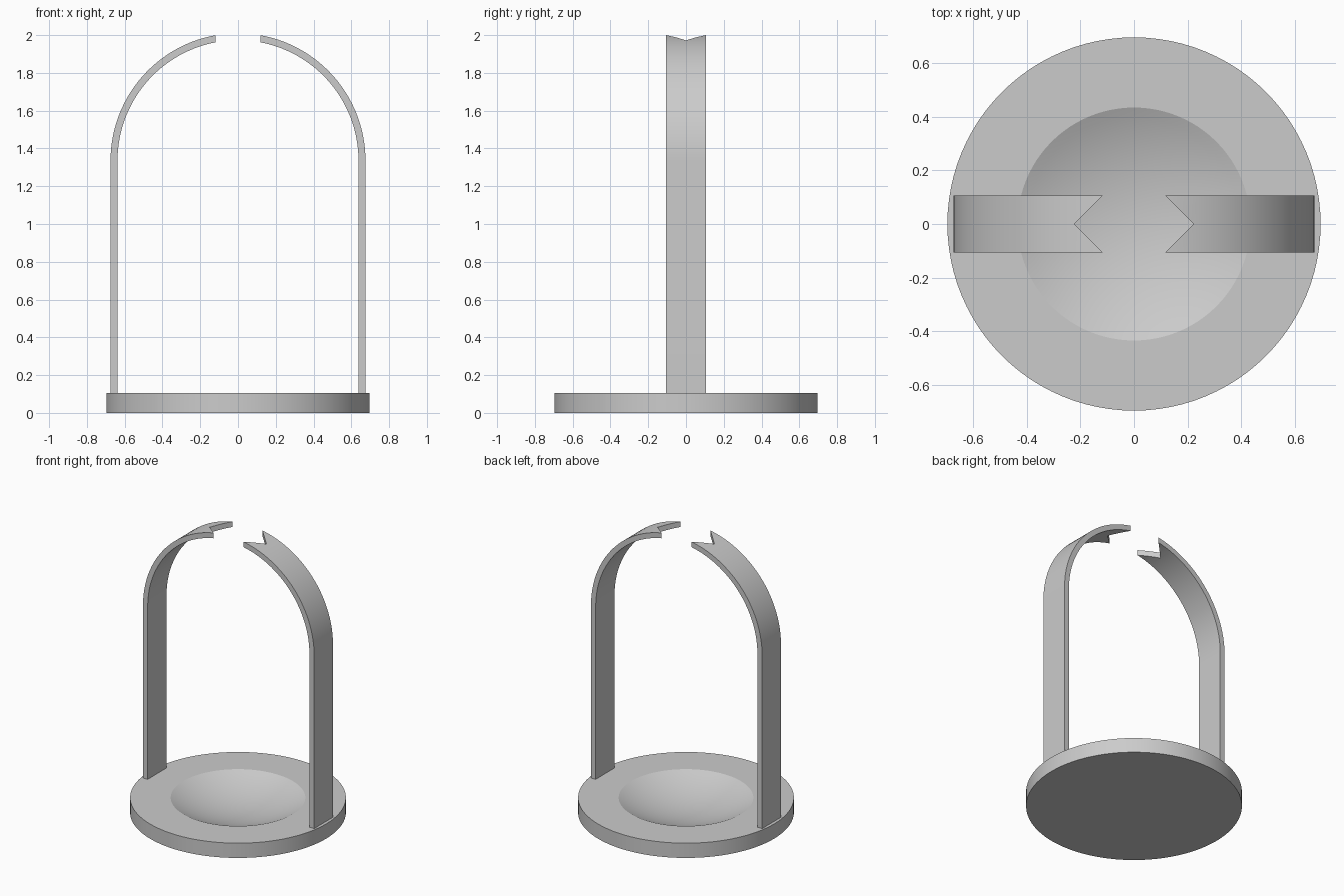
import bpy, bmesh, math

cube = bpy.data.objects.get("Cube")
if cube:
    bpy.data.objects.remove(cube, do_unlink=True)

grey = bpy.data.materials.new("plain_grey")
grey.use_nodes = True
colour = (0.6, 0.6, 0.6, 1)
grey.diffuse_color = colour
grey.node_tree.nodes["Principled BSDF"].inputs["Base Color"].default_value = colour

BASE_R, BASE_H = 0.697, 0.105
DISH_R, DISH_D = 0.435, 0.097
ARM_OUT, ARM_IN, ARM_HALF = 0.675, 0.638, 0.106
SPRING_Z = 1.335          # height where the straight legs start to bend


def finish(bm, name):
    """Turn a bmesh into a named grey object with smooth curves, sharp edges."""
    bmesh.ops.remove_doubles(bm, verts=bm.verts, dist=1e-5)
    bmesh.ops.recalc_face_normals(bm, faces=bm.faces)
    mesh = bpy.data.meshes.new(name)
    bm.to_mesh(mesh)
    bm.free()
    obj = bpy.data.objects.new(name, mesh)
    bpy.context.collection.objects.link(obj)
    mesh.materials.append(grey)
    return obj


def select_only(obj):
    bpy.ops.object.select_all(action='DESELECT')
    obj.select_set(True)
    bpy.context.view_layer.objects.active = obj


def smooth(obj):
    select_only(obj)
    bpy.ops.object.shade_smooth_by_angle(angle=math.radians(20))


# Round base with a shallow spherical dish, turned from a profile
sphere_r = (DISH_R ** 2 + DISH_D ** 2) / (2 * DISH_D)
half_angle = math.asin(DISH_R / sphere_r)
profile = [(0, 0), (BASE_R, 0), (BASE_R, BASE_H)]
steps = 12
for i in range(steps, -1, -1):
    a = half_angle * i / steps
    profile.append((sphere_r * math.sin(a),
                    BASE_H - DISH_D + sphere_r * (1 - math.cos(a))))
bm = bmesh.new()
verts = [bm.verts.new((x, 0, z)) for x, z in profile]
edges = [bm.edges.new(pair) for pair in zip(verts, verts[1:])]
bmesh.ops.spin(bm, geom=verts + edges, cent=(0, 0, 0), axis=(0, 0, 1),
               angle=2 * math.pi, steps=96)
smooth(finish(bm, "dished_base"))


# Bent arms, each with a swallowtail notch in its tip
def arm_strip(name, side):
    angles = [math.radians(85) * i / 32 for i in range(33)]

    def line(r):
        return [(r, BASE_H - 0.004)] + [
            (r * math.cos(a), SPRING_Z + r * math.sin(a)) for a in angles]

    bm = bmesh.new()
    rings = []
    for (xo, zo), (xi, zi) in zip(line(ARM_OUT), line(ARM_IN)):
        rings.append([bm.verts.new((side * x, y, z)) for x, y, z in (
            (xo, -ARM_HALF, zo), (xo, ARM_HALF, zo),
            (xi, ARM_HALF, zi), (xi, -ARM_HALF, zi))])
    for a, b in zip(rings, rings[1:]):
        for k in range(4):
            n = (k + 1) % 4
            bm.faces.new((a[k], a[n], b[n], b[k]))
    bm.faces.new(rings[0])
    bm.faces.new(rings[-1])
    return finish(bm, name)


# Diamond prism that cuts the gap and both notches
bm = bmesh.new()
bmesh.ops.create_cone(bm, cap_ends=True, segments=4, radius1=0.224,
                      radius2=0.224, depth=0.6)
bmesh.ops.translate(bm, verts=bm.verts, vec=(0, 0, 2))
cutter = finish(bm, "gap_cutter")
cutter.hide_render = True

for name, side in (("left_arm", 1), ("right_arm", -1)):
    arm = arm_strip(name, side)
    cut = arm.modifiers.new("notch", 'BOOLEAN')
    cut.operation = 'DIFFERENCE'
    cut.solver = 'EXACT'
    cut.object = cutter
    select_only(arm)
    bpy.ops.object.modifier_apply(modifier=cut.name)
    smooth(arm)

bpy.data.objects.remove(cutter, do_unlink=True)
